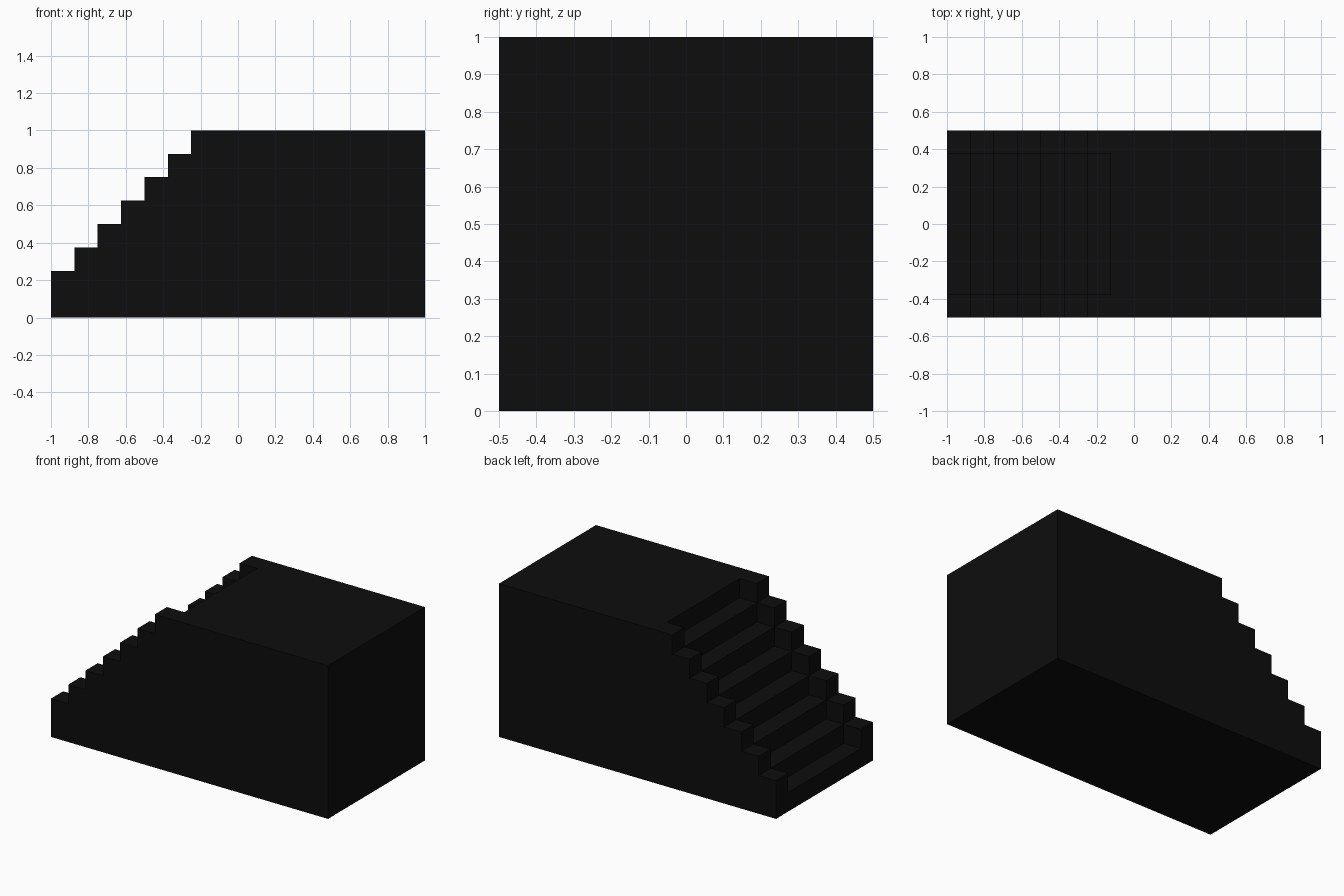
import bpy
import bmesh

cube = bpy.data.objects.get("Cube")
if cube:
    bpy.data.objects.remove(cube, do_unlink=True)

STEP = 0.125      # rise and run of every step
COUNT = 7         # steps below the deck
HALF = 0.5        # half width of the block
INNER = 0.375     # half width of the stair run

black = bpy.data.materials.new("black")
black.use_nodes = True
colour = (0.004, 0.004, 0.004, 1)
black.diffuse_color = colour
black.node_tree.nodes["Principled BSDF"].inputs["Base Color"].default_value = colour


def profile(lift):
    """Closed stair outline in x, z; lift is the first step's height in steps."""
    pts = [(-1, 0)] + [(-1, k * STEP) for k in range(1, lift)]
    for i in range(COUNT):
        z = (i + lift) * STEP
        pts += [(-1 + i * STEP, z), (-1 + (i + 1) * STEP, z)]
    if lift == 1:
        pts.append((-1 + COUNT * STEP, 1))
    return pts + [(1, 1), (1, 0)]


bm = bmesh.new()


def face(points):
    bm.faces.new([bm.verts.new(p) for p in points])


def strip(pts, y0, y1):
    """Sweep an outline across the width from y0 to y1."""
    for (xa, za), (xb, zb) in zip(pts, pts[1:] + pts[:1]):
        face([(xa, y0, za), (xb, y0, zb), (xb, y1, zb), (xa, y1, za)])


curb, treads = profile(2), profile(1)

# Sunken stair run between two stepped curbs
strip(treads, -INNER, INNER)
strip(curb, -HALF, -INNER)
strip(curb, INNER, HALF)

for side in (-1, 1):
    # Outer side wall
    face([(x, side * HALF, z) for x, z in curb])
    # Inner curb walls, one square per step
    y = side * INNER
    for i in range(COUNT):
        x0, z0 = -1 + i * STEP, (i + 1) * STEP
        x1, z1 = x0 + STEP, z0 + STEP
        face([(x0, y, z0), (x1, y, z0), (x1, y, z1), (x0, y, z1)])

bmesh.ops.remove_doubles(bm, verts=bm.verts, dist=0.0001)
bmesh.ops.recalc_face_normals(bm, faces=bm.faces)

mesh = bpy.data.meshes.new("stair_block")
bm.to_mesh(mesh)
bm.free()
mesh.materials.append(black)
bpy.context.collection.objects.link(bpy.data.objects.new("stair_block", mesh))
